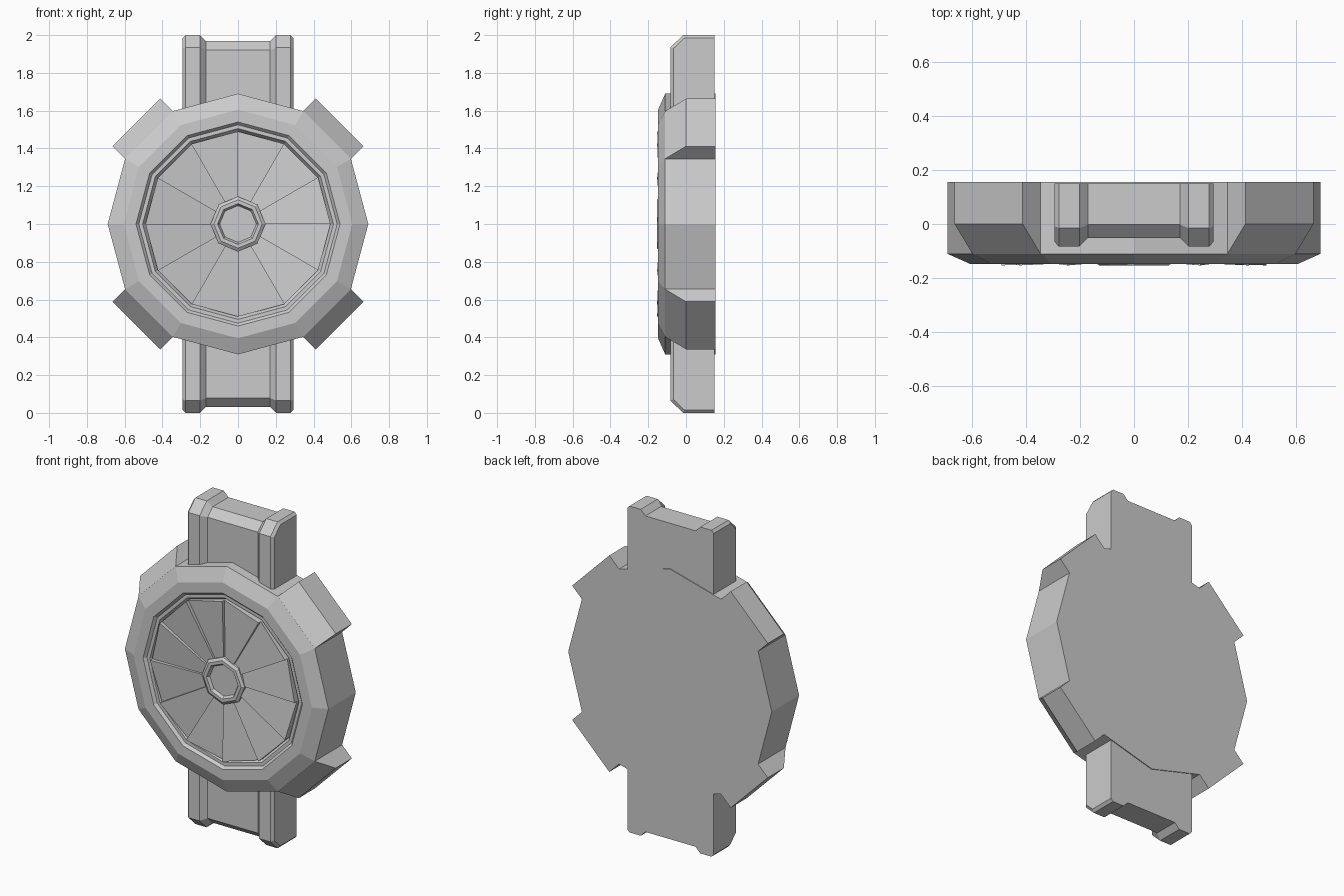
import bpy, bmesh
from math import sin, cos, radians, pi

if "Cube" in bpy.data.objects:
    bpy.data.objects.remove(bpy.data.objects["Cube"])

CZ = 1.0  # height of the disc centre


def finish(bm, name):
    bmesh.ops.recalc_face_normals(bm, faces=bm.faces)
    me = bpy.data.meshes.new(name)
    bm.to_mesh(me)
    bm.free()
    ob = bpy.data.objects.new(name, me)
    bpy.context.collection.objects.link(ob)
    return ob


def polar(r, a, y):
    return (r * cos(a), y, CZ + r * sin(a))


def loft(name, loops):
    """Skin a list of equal-length point loops and cap both ends."""
    bm = bmesh.new()
    rings = [[bm.verts.new(p) for p in loop] for loop in loops]
    n = len(rings[0])
    for a, b in zip(rings, rings[1:]):
        for i in range(n):
            j = (i + 1) % n
            bm.faces.new((a[i], a[j], b[j], b[i]))
    bm.faces.new(rings[0])
    bm.faces.new(rings[-1])
    return finish(bm, name)


def lathe(name, profile, sides):
    return loft(name, [[polar(r, 2 * pi * i / sides, y) for i in range(sides)]
                       for r, y in profile])


# Twelve-sided case with bevelled rim and stepped inner ring
lathe("case", [(0.69, 0.155), (0.69, -0.11), (0.605, -0.148), (0.54, -0.148),
               (0.525, -0.132), (0.505, -0.132), (0.49, -0.11)], 12)

# Eight-sided centre hub with a recessed middle
lathe("hub", [(0.145, -0.10), (0.145, -0.142), (0.128, -0.153), (0.108, -0.153),
              (0.097, -0.135)], 8)

# Fan dial: twelve tilted blades, each stepping up to the next
bm = bmesh.new()
for k in range(12):
    a, b = radians(30 * k), radians(30 * (k + 1))
    top = [polar(0.12, a, -0.138), polar(0.49, a, -0.153),
           polar(0.49, b, -0.13), polar(0.12, b, -0.126)]
    base = [(x, -0.10, z) for x, y, z in top]
    t = [bm.verts.new(p) for p in top]
    u = [bm.verts.new(p) for p in base]
    bm.faces.new(t)
    for i in range(4):
        j = (i + 1) % 4
        bm.faces.new((t[i], t[j], u[j], u[i]))
    bm.faces.new(u)
finish(bm, "fan_dial")

# Four diagonal lugs, sloping down to the case at the front
lug_profile = [(0.6, 0.155), (0.76, 0.155), (0.76, 0.0), (0.667, -0.11), (0.6, -0.11)]
for k in range(4):
    a = radians(45 + 90 * k)
    loops = []
    for w in (-0.178, 0.178):
        loops.append([(r * cos(a) - w * sin(a), y, CZ + r * sin(a) + w * cos(a))
                      for r, y in lug_profile])
    loft("lug_%d" % (k + 1), loops)


# Strap: raised side rails around a lower middle band
def strap_loop(x, inset):
    half = [(0.15, 1.0 - inset), (-0.015 + inset * 0.4, 1.0 - inset),
            (-0.083 + inset, 0.935 - inset * 0.4)]
    pts = half + [(y, -z) for y, z in reversed(half)]
    return [(x, y, CZ + z) for y, z in pts]


right = [(0.17, 0.032), (0.202, 0.0), (0.278, 0.0), (0.293, 0.016)]
stations = [(-x, i) for x, i in reversed(right)] + right
loft("strap", [strap_loop(x, i) for x, i in stations])
